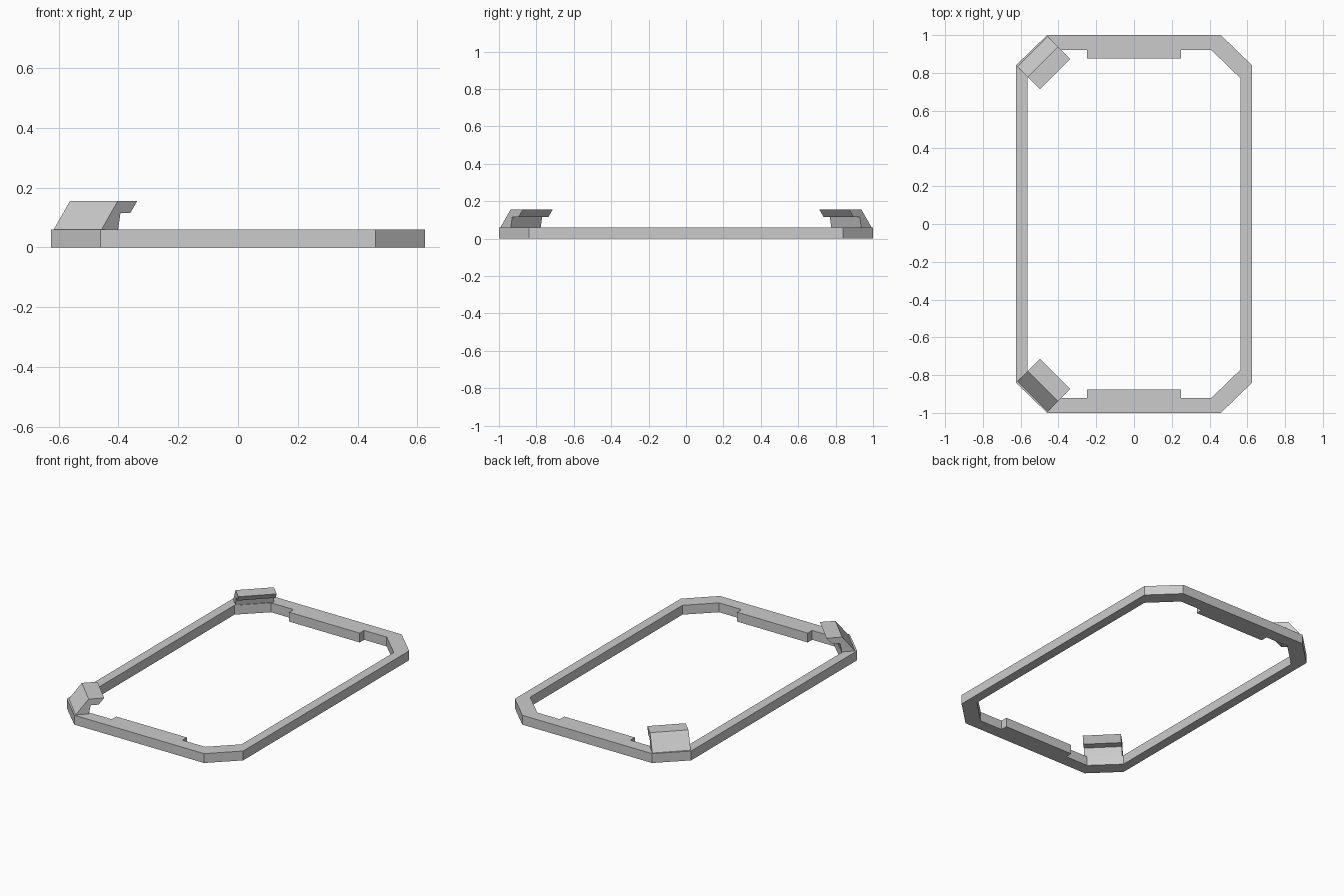
import bpy, bmesh

if "Cube" in bpy.data.objects:
    bpy.data.objects.remove(bpy.data.objects["Cube"])

H = 0.06  # frame thickness


def make_object(name, bm):
    bmesh.ops.recalc_face_normals(bm, faces=bm.faces)
    me = bpy.data.meshes.new(name)
    bm.to_mesh(me)
    bm.free()
    ob = bpy.data.objects.new(name, me)
    bpy.context.collection.objects.link(ob)
    return ob


def four_way(quarter):
    """Mirror a +x +y quarter outline (top centre to right side) into a full loop."""
    right = quarter + [(x, -y) for x, y in reversed(quarter)]
    return right + [(-x, y) for x, y in reversed(right)]


# Flat octagonal ring with a widened inner pad at each short end
outer = four_way([(0.25, 1.0), (0.46, 1.0), (0.625, 0.84)])
inner = four_way([(0.25, 0.92), (0.41, 0.92), (0.565, 0.77)])
pad = four_way([(0.25, 0.875)])

bm = bmesh.new()


def ring_verts(loop, z):
    return [bm.verts.new((x, y, z)) for x, y in loop]


n = len(outer)
o0, o1 = ring_verts(outer, 0), ring_verts(outer, H)
i0, i1 = ring_verts(inner, 0), ring_verts(inner, H)
p0, p1 = ring_verts(pad, 0), ring_verts(pad, H)
pad_spans = {5: (1, 2), 11: (3, 0)}  # ring segment -> pad corners
for k in range(n):
    j = (k + 1) % n
    bm.faces.new((o0[k], o0[j], o1[j], o1[k]))
    for o, i in ((o0, i0), (o1, i1)):
        bm.faces.new((o[k], o[j], i[j], i[k]))
    if k in pad_spans:
        a, b = pad_spans[k]
        for i, p in ((i0, p0), (i1, p1)):
            bm.faces.new((i[k], i[j], p[b], p[a]))
        bm.faces.new((i0[k], i1[k], p1[a], p0[a]))
        bm.faces.new((i0[j], i1[j], p1[b], p0[b]))
        bm.faces.new((p0[a], p0[b], p1[b], p1[a]))
    else:
        bm.faces.new((i0[k], i0[j], i1[j], i1[k]))
make_object("frame", bm)

# Hooked corner clips: (inward offset, height) profile swept along the chamfer
profile = [(0, H), (0.054, 0.155), (0.119, 0.155),
           (0.096, 0.115), (0.063, 0.115), (0.055, H)]
for name, side in (("back_clip", 1), ("front_clip", -1)):
    bm = bmesh.new()
    ends = [[bm.verts.new((-0.456 + u - s, side * (0.992 - u - s), z))
             for u, z in profile] for s in (0, 0.16)]
    for e in ends:
        bm.faces.new(e)
    for k in range(len(profile)):
        j = (k + 1) % len(profile)
        bm.faces.new((ends[0][k], ends[0][j], ends[1][j], ends[1][k]))
    make_object(name, bm)
